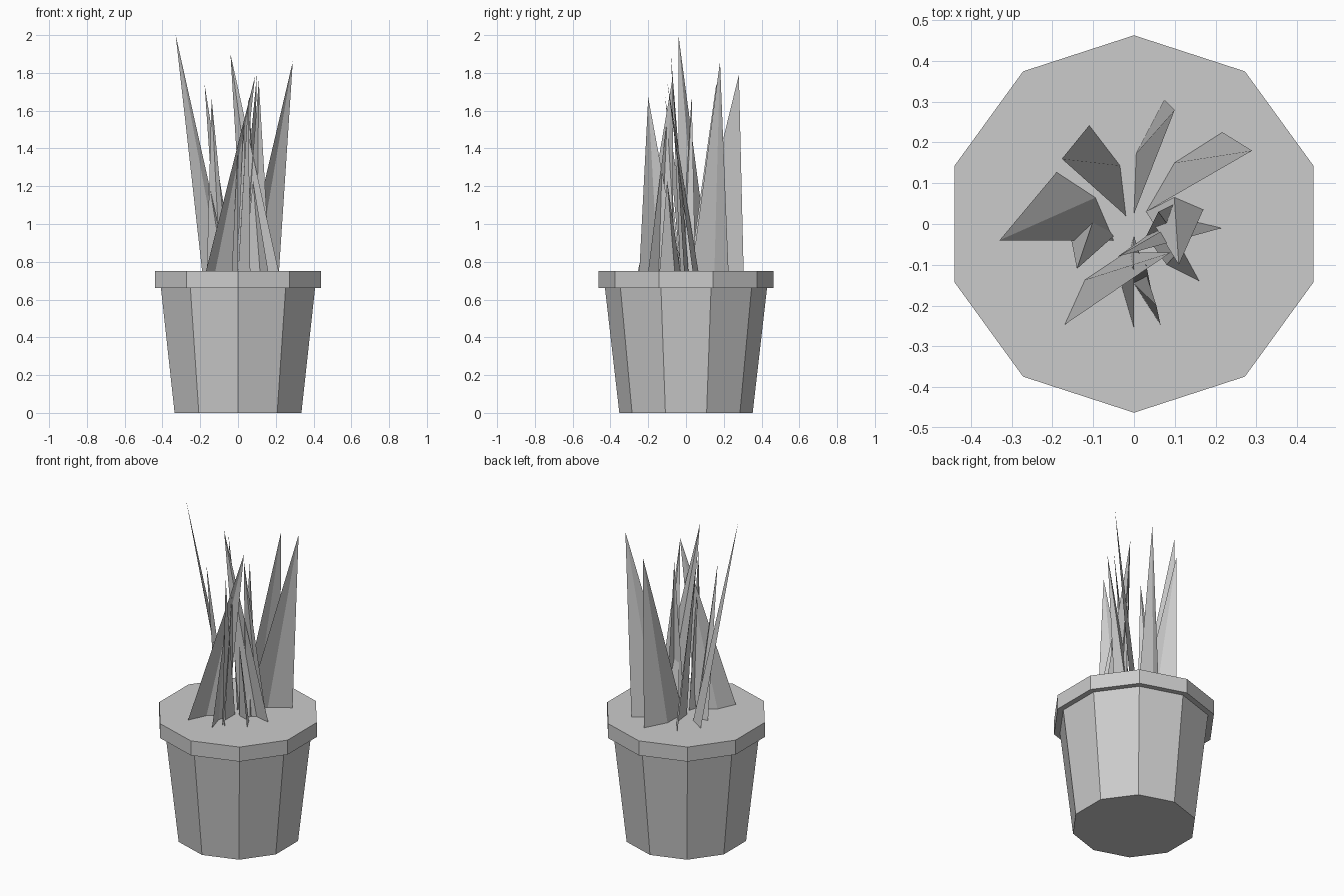
import bpy
import bmesh
from mathutils import Vector

cube = bpy.data.objects.get("Cube")
if cube:
    bpy.data.objects.remove(cube, do_unlink=True)

SIDES = 10
SOIL = 0.75      # height of the closed pot top
FOLD = 0.033     # depth of the crease in each leaf

grey = bpy.data.materials.new("plain grey")
grey.use_nodes = True
colour = (0.6, 0.6, 0.6, 1)
grey.diffuse_color = colour
grey.node_tree.nodes["Principled BSDF"].inputs["Base Color"].default_value = colour


def add_object(name, bm):
    """Turn a bmesh into a flat shaded scene object."""
    mesh = bpy.data.meshes.new(name)
    bm.to_mesh(mesh)
    bm.free()
    mesh.materials.append(grey)
    obj = bpy.data.objects.new(name, mesh)
    bpy.context.collection.objects.link(obj)
    return obj


def tapered_drum(name, bottom, top, low, high):
    """Ten-sided drum with a corner pointing to the front."""
    bm = bmesh.new()
    bmesh.ops.create_cone(bm, cap_ends=True, segments=SIDES, radius1=bottom,
                          radius2=top, depth=high - low)
    bmesh.ops.translate(bm, verts=bm.verts, vec=(0, 0, (low + high) / 2))
    return add_object(name, bm)


def folded_leaf(name, outer, inner, tip):
    """Two triangles creased from the middle of the base up to the tip."""
    outer, inner = (Vector((*p, SOIL)) for p in (outer, inner))
    tip = Vector(tip)
    middle = (outer + inner) / 2
    across = inner - outer
    away = Vector((-across.y, across.x, 0)).normalized()
    if away.dot(tip - middle) > 0:
        away = -away
    middle += away * FOLD
    bm = bmesh.new()
    a, m, b, t = (bm.verts.new(p) for p in (outer, middle, inner, tip))
    faces = [bm.faces.new((a, m, t)), bm.faces.new((m, b, t))]
    for face in faces:
        face.normal_update()
    # the upper side is the front side
    if sum(face.normal.z for face in faces) < 0:
        bmesh.ops.reverse_faces(bm, faces=faces)
    return add_object(name, bm)


# Pot
tapered_drum("pot_body", 0.353, 0.43, 0, 0.67)
tapered_drum("pot_rim", 0.463, 0.463, 0.66, SOIL)

# Leaves: outer base corner, inner base corner, tip
leaves = {
    "tall_left_leaf": ((-.19, .127), (-.05, -.04), (-.33, -.04, 2)),
    "back_right_leaf": ((.217, .225), (.03, .03), (.29, .18, 1.86)),
    "back_leaf": ((.075, .305), (0, .025), (.1, .28, 1.79)),
    "back_left_leaf": ((-.11, .242), (-.02, .02), (-.177, .16, 1.74)),
    "front_left_leaf": ((-.17, -.247), (-.02, -.07), (.09, -.07, 1.78)),
    "front_leaf": ((0, -.255), (0, -.03), (0, -.1, 1.43)),
    "front_lean_leaf": ((.065, -.247), (0, -.03), (.055, -.2, 1.67)),
    "short_leaf": ((.16, -.14), (.03, -.03), (.08, -.1, 1.23)),
    "side_leaf": ((.215, -.01), (.03, -.03), (-.04, -.08, 1.9)),
    "inner_side_leaf": ((.17, .035), (.03, .03), (.11, -.1, 1.76)),
    "inner_left_leaf": ((-.165, .02), (-.05, -.03), (-.14, -.11, 1.67)),
    "inner_front_leaf": ((.05, -.2), (0, -.05), (.03, -.1, 1.55)),
    "centre_leaf": ((.1, .05), (.03, -.03), (.06, .03, 1.68)),
}
for name, (outer, inner, tip) in leaves.items():
    folded_leaf(name, outer, inner, tip)
